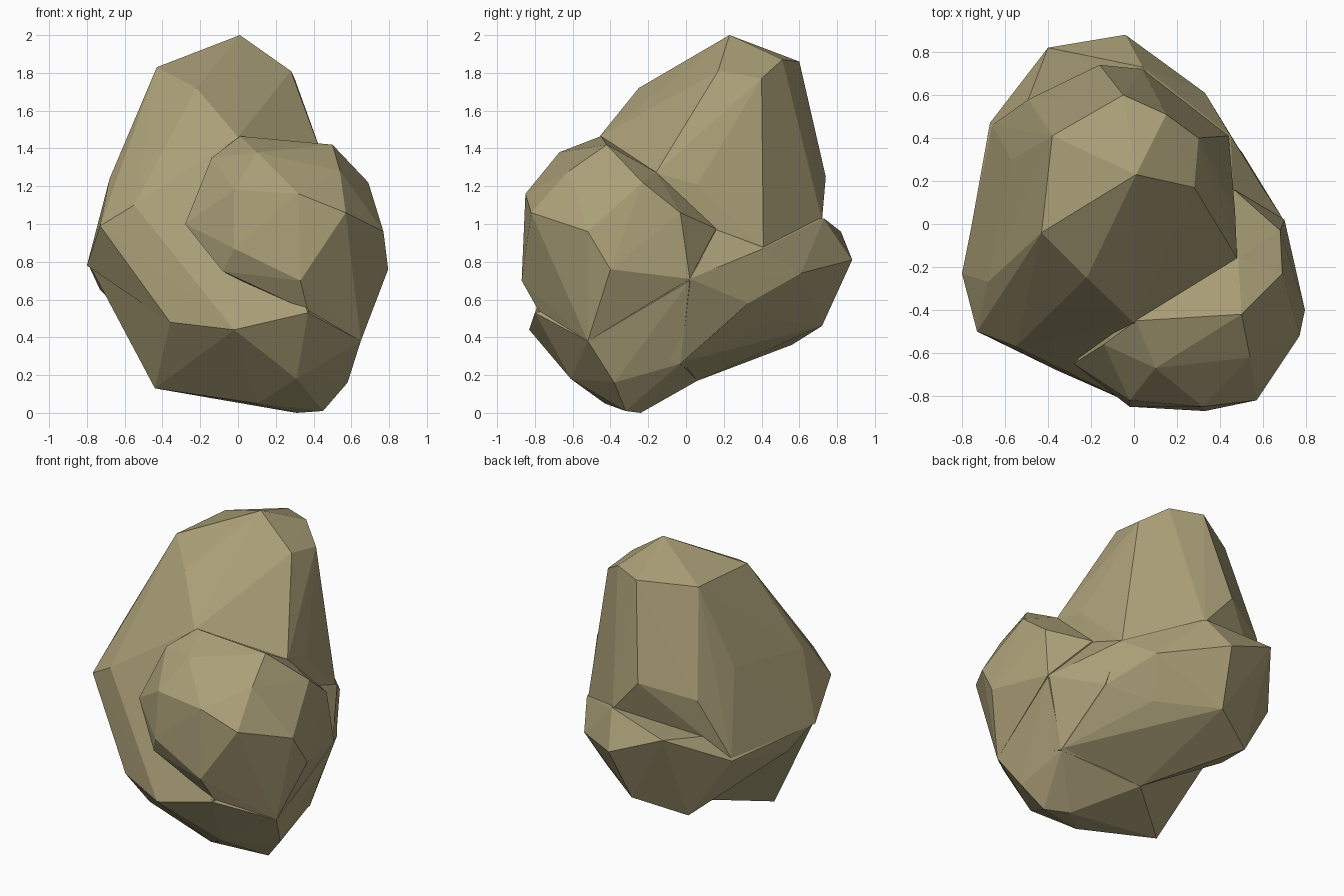
import bpy, bmesh

stone = bpy.data.materials.new("stone")
stone.diffuse_color = (0.40, 0.345, 0.185, 1)


def lump(name, corners):
    """Faceted convex chunk of rock spanned by its corner points."""
    bm = bmesh.new()
    for c in corners:
        bm.verts.new(c)
    res = bmesh.ops.convex_hull(bm, input=bm.verts[:])
    loose = {v for v in res["geom_interior"] + res["geom_unused"]
             if isinstance(v, bmesh.types.BMVert)}
    bmesh.ops.delete(bm, geom=list(loose), context='VERTS')
    bmesh.ops.recalc_face_normals(bm, faces=bm.faces[:])
    me = bpy.data.meshes.new(name)
    bm.to_mesh(me)
    bm.free()
    me.materials.append(stone)
    ob = bpy.data.objects.new(name, me)
    bpy.context.collection.objects.link(ob)
    return ob


# Tall peak with the sloping front left flank
peak = lump("boulder", [
    (.01, .23, 2), (-.43, -.04, 1.83), (-.38, .41, 1.83), (-.05, .6, 1.86),
    (.15, .51, 1.87), (.3, .4, 1.77), (.28, .17, 1.81), (-.22, -.25, 1.72),
    (0, -.46, 1.46), (.41, .07, 1.44), (-.68, -.27, 1.24), (-.57, .3, 1.3),
    (-.16, .74, 1.25), (-.49, .58, 1.16), (.32, .43, 1.1), (-.55, -.57, 1.1),
    (-.73, -.5, .99), (-.8, -.23, .78), (-.36, -.68, .48), (-.02, -.83, .44),
    (.37, -.8, .53), (.46, .16, .97), (.44, .41, .87), (.04, .72, 1.02),
    (-.66, .46, .77), (.48, -.16, 1.27), (.47, .06, 1.21)])

# Bulge on the front right
bulge = lump("bulge", [
    (.33, -.87, .7), (-.08, -.78, .75), (-.28, -.65, 1), (-.14, -.56, 1.35),
    (.01, -.45, 1.465), (.5, -.42, 1.42), (.1, -.67, 1.38), (.54, -.62, 1.28),
    (.57, -.82, 1.06), (-.02, -.82, 1.18), (.32, -.85, 1.16), (-.02, -.85, .87),
    (.69, -.23, 1.22), (.77, -.52, .96), (.795, -.4, .76), (.68, -.03, 1.06),
    (.485, -.16, 1.275), (.65, -.52, .38), (.7, .02, .71), (.2, -.1, .6),
    (.37, -.78, .54), (.465, .16, .975)])

# Foot under the front
foot = lump("foot", [
    (-.36, -.68, .48), (-.02, -.83, .44), (.37, -.8, .53), (.31, -.61, .18),
    (.58, -.38, .16), (.65, -.52, .38), (.45, -.32, .01), (.31, -.24, 0),
    (.1, -.43, .05), (-.44, -.31, .13), (-.53, -.3, .36), (-.78, -.23, .77),
    (.55, -.03, .26), (.7, .02, .7), (.1, -.14, .085), (0, .06, .17)])

# Overhanging haunch at the back
haunch = lump("haunch", [
    (.5, .33, .58), (.33, .61, .74), (.25, .48, .49), (-.04, .88, .81),
    (-.4, .82, .96), (.04, .73, 1.03), (.45, .41, .87), (-.1, .72, .46),
    (-.41, .56, .36), (-.67, .47, .76), (-.73, -.04, .65), (0, .06, .17),
    (.55, -.02, .27), (.69, .02, .71), (.46, .16, .97), (-.79, -.2, .78)])

# Lower right flank bridging foot and haunch
flank = lump("flank", [
    (.695, .02, .71), (.65, -.51, .38), (.555, -.03, .26), (.505, .33, .58),
    (.46, .165, .96), (.02, .05, .18), (.2, -.3, .3), (.1, .2, .8),
    (.445, .405, .865)])

# Fuse the chunks into a single rock
bpy.context.view_layer.objects.active = peak
for part in (bulge, foot, haunch, flank):
    mod = peak.modifiers.new("fuse", 'BOOLEAN')
    mod.operation = 'UNION'
    mod.solver = 'EXACT'
    mod.object = part
    bpy.ops.object.modifier_apply(modifier=mod.name)
    bpy.data.objects.remove(part, do_unlink=True)
